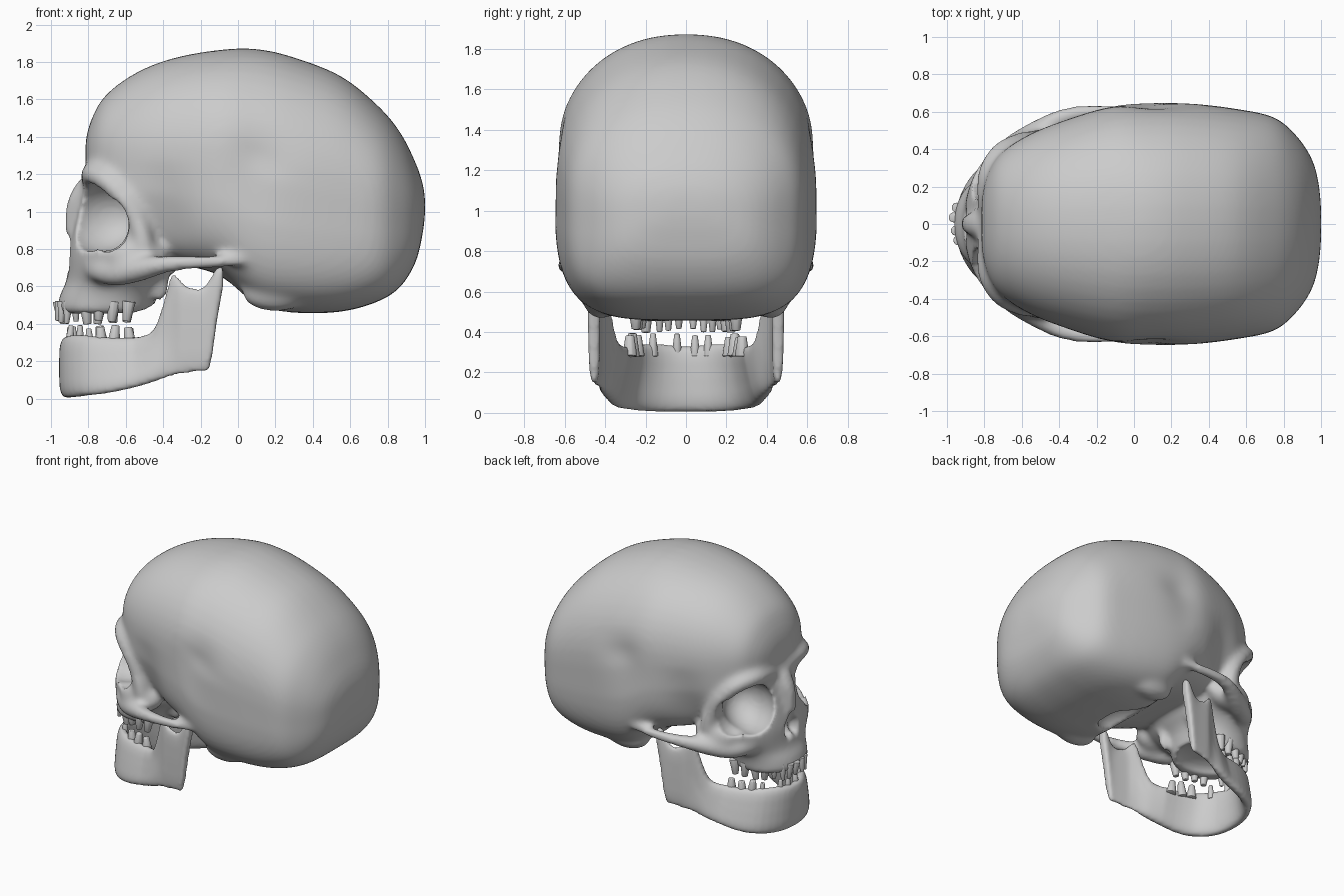
import bpy, bmesh, math, random
from mathutils import Vector, Matrix

if "Cube" in bpy.data.objects:
    bpy.data.objects.remove(bpy.data.objects["Cube"])
random.seed(4)

bone = bpy.data.materials.new("bone grey")
bone.use_nodes = True
GREY = (0.6, 0.6, 0.6, 1)
bone.diffuse_color = GREY
bone.node_tree.nodes["Principled BSDF"].inputs["Base Color"].default_value = GREY


def make_object(name, bm):
    bmesh.ops.recalc_face_normals(bm, faces=bm.faces)
    mesh = bpy.data.meshes.new(name)
    bm.to_mesh(mesh)
    bm.free()
    mesh.materials.append(bone)
    for p in mesh.polygons:
        p.use_smooth = True
    ob = bpy.data.objects.new(name, mesh)
    bpy.context.collection.objects.link(ob)
    return ob


def skin_rings(bm, rings):
    loops = [[bm.verts.new(p) for p in ring] for ring in rings]
    n = len(loops[0])
    for a, b in zip(loops, loops[1:]):
        for i in range(n):
            bm.faces.new((a[i], a[(i + 1) % n], b[(i + 1) % n], b[i]))
    bm.faces.new(loops[0])
    bm.faces.new(loops[-1])


def power(v, n):
    return math.copysign(abs(v) ** (2 / n), v)


def smooth_rows(rows, steps=4):
    """Catmull-Rom interpolation through rows of numbers."""
    rows = [Vector(r) for r in rows]
    out = []
    for i in range(len(rows) - 1):
        a, b = rows[max(i - 1, 0)], rows[i]
        c, d = rows[i + 1], rows[min(i + 2, len(rows) - 1)]
        for k in range(steps):
            t = k / steps
            out.append(0.5 * (2 * b + (c - a) * t + (2 * a - 5 * b + 4 * c - d) * t * t
                              + (3 * b - a - 3 * c + d) * t ** 3))
    return out + [rows[-1]]


def blob(bm, centre, radii, turn=0.0):
    m = Matrix.Translation(centre) @ Matrix.Rotation(turn, 4, 'Z') @ Matrix.Diagonal((*radii, 1))
    bmesh.ops.create_icosphere(bm, subdivisions=3, radius=1, matrix=m)


def strut(bm, rows):
    """Bony bar through rows of x, y, z, radius, on both sides."""
    for side in (1, -1):
        pts = smooth_rows([(x, side * y, z, r) for x, y, z, r in rows], 5)
        rings = []
        for i, p in enumerate(pts):
            d = (pts[min(i + 1, len(pts) - 1)] - pts[max(i - 1, 0)]).xyz.normalized()
            u = d.orthogonal().normalized() if i == 0 else (u - d * u.dot(d)).normalized()
            v = d.cross(u)
            rings.append([p.xyz + (u * math.cos(a) + v * math.sin(a)) * p.w
                          for a in (math.tau * k / 12 for k in range(12))])
        skin_rings(bm, rings)


def modify(ob, kind, **settings):
    mod = ob.modifiers.new(kind.title(), kind)
    for key, value in settings.items():
        setattr(mod, key, value)


skull = bmesh.new()

# Braincase: x, bottom, top, half width
case = [(-.815, 1.25, 1.38, .13), (-.785, 1.12, 1.49, .26), (-.71, .98, 1.62, .38),
        (-.55, .82, 1.74, .485), (-.35, .73, 1.82, .565), (-.1, .66, 1.865, .635),
        (.1, .5, 1.87, .65), (.3, .46, 1.825, .645), (.55, .465, 1.725, .615),
        (.75, .52, 1.565, .57), (.87, .6, 1.42, .47), (.95, .73, 1.26, .35),
        (.985, .87, 1.16, .23), (1.0, .98, 1.08, .1)]
rings = []
for x, lo, hi, w in smooth_rows(case):
    ring = []
    for k in range(48):
        a = math.tau * k / 48
        n = 2.2 if math.sin(a) > 0 else 3.9
        z = (lo + hi) / 2 + (hi - lo) / 2 * power(math.sin(a), n)
        y = w * power(math.cos(a), n)
        # hollow temples and a slight dip above the ear
        y *= 1 - .12 * math.exp(-((x + .4) / .14) ** 2 - ((z - .9) / .22) ** 2)
        y *= 1 - .05 * math.exp(-((x - .1) / .15) ** 2 - ((z - 1.28) / .12) ** 2)
        ring.append((x, y, z))
    rings.append(ring)
skin_rings(skull, rings)

# Face block: z, front, back, half width
face = [(1.28, -.79, -.3, .37), (1.2, -.82, -.3, .43), (1.08, -.84, -.3, .44),
        (.95, -.87, -.28, .44), (.8, -.905, -.28, .44), (.7, -.91, -.32, .4),
        (.62, -.92, -.4, .32), (.55, -.955, -.43, .28), (.455, -.97, -.46, .265)]
skin_rings(skull, [[((f + b) / 2 + (b - f) / 2 * power(math.cos(a), 2.2), w * power(math.sin(a), 2.2), z)
                    for a in (math.tau * k / 40 for k in range(40))]
                   for z, f, b, w in smooth_rows(face, 3)])

# Brow and outer eye rim, cheek arch, nose bone, ear bump, palate wings
strut(skull, [(-.785, .08, 1.17, .055), (-.78, .26, 1.2, .06), (-.71, .38, 1.17, .06),
              (-.6, .44, 1.06, .055), (-.53, .45, .93, .055), (-.5, .45, .8, .06)])
strut(skull, [(-.78, .28, .7, .06), (-.67, .39, .67, .07), (-.54, .475, .69, .07), (-.38, .57, .72, .05),
              (-.22, .6, .73, .04), (-.06, .595, .735, .035), (.08, .58, .74, .025)])
strut(skull, [(-.81, .015, 1.14, .055), (-.87, .015, 1.05, .045), (-.895, .012, .96, .032),
              (-.91, .012, .86, .022)])
for side in (1, -1):
    blob(skull, (.2, side * .42, .56), (.18, .09, .095))
    blob(skull, (-.54, side * .4, .76), (.17, .1, .11))
    blob(skull, (-.42, side * .16, .64), (.06, .04, .13))
skull = make_object("skull", skull)

# Cutters for eye sockets, nose opening, palate and spinal opening
holes = bmesh.new()
for side in (1, -1):
    blob(holes, (-.74, side * .285, .97), (.25, .18, .19), -side * .55)
    blob(holes, (-.69, side * .39, .93), (.1, .15, .15), -side * .4)
    blob(holes, (-.94, side * .04, .75), (.11, .045, .08))
blob(holes, (-.96, 0, .8), (.1, .055, .1))
blob(holes, (-.64, 0, .44), (.25, .19, .09))
blob(holes, (.08, 0, .52), (.2, .2, .13))
cutter = make_object("opening_cutter", holes)
cutter.hide_render = True
modify(cutter, 'REMESH', mode='VOXEL', voxel_size=.015)
modify(skull, 'REMESH', mode='VOXEL', voxel_size=.018, use_smooth_shade=True)
modify(skull, 'SMOOTH', factor=.5, iterations=14)
modify(skull, 'BOOLEAN', operation='DIFFERENCE', object=cutter)
modify(skull, 'REMESH', mode='VOXEL', voxel_size=.016, use_smooth_shade=True)
modify(skull, 'SMOOTH', factor=.5, iterations=4)
bpy.context.view_layer.update()
baked = bpy.data.meshes.new_from_object(skull.evaluated_get(bpy.context.evaluated_depsgraph_get()))
skull.modifiers.clear()
skull.data = baked
baked.materials.clear()
baked.materials.append(bone)
bpy.data.objects.remove(cutter)

# Lower jaw: x, y, bottom, top, half thickness
half = [(-.89, .15, .005, .34, .042), (-.81, .28, .015, .34, .042), (-.69, .35, .03, .33, .042),
        (-.55, .39, .06, .33, .042), (-.45, .415, .09, .37, .04), (-.39, .425, .11, .54, .03),
        (-.35, .43, .12, .67, .025), (-.28, .44, .135, .605, .025), (-.2, .45, .145, .59, .025),
        (-.15, .455, .17, .64, .028), (-.115, .455, .4, .7, .033), (-.08, .455, .6, .7, .03)]
path = [(x, -y, *rest) for x, y, *rest in reversed(half)] + [(-.915, 0, .005, .33, .042)] + half
rows = smooth_rows(path, 3)
rings = []
for i, (x, y, lo, hi, th) in enumerate(rows):
    d = rows[min(i + 1, len(rows) - 1)] - rows[max(i - 1, 0)]
    side = Vector((-d[1], d[0])).normalized()
    ring = []
    for k in range(24):
        a = math.tau * k / 24
        t = power(math.sin(a), 4)
        z = (lo + hi) / 2 + (hi - lo) / 2 * t
        s = th * power(math.cos(a), 2.5)
        lean = 1 - .22 * min(z / .33, 1) * min(max((-.3 - x) / .25, 0), 1)
        ring.append((x + side.x * s, (y + side.y * s) * lean, z))
    rings.append(ring)
jaw = bmesh.new()
skin_rings(jaw, rings)
jaw = make_object("lower_jaw", jaw)
modify(jaw, 'REMESH', mode='VOXEL', voxel_size=.014, use_smooth_shade=True)
modify(jaw, 'SMOOTH', factor=.5, iterations=4)


# Teeth: tapered pegs on an arch, with a few missing
def teeth(name, count, rx, ry, root, tip, missing):
    bm = bmesh.new()
    for i in range(count):
        if i in missing:
            continue
        a = math.radians(-82 + 164 * i / (count - 1))
        back = abs(a) > .8
        length = abs(tip - root) * random.uniform(.8, 1)
        z = root + math.copysign(length, tip - root) / 2
        m = Matrix.Translation((-.53 - rx * math.cos(a), ry * power(math.sin(a), 2.4), z))
        m = m @ Matrix.Rotation(math.pi if tip < root else 0, 4, 'X')
        m = m @ Matrix.Rotation(random.uniform(-.15, .15), 4, 'Y')
        bmesh.ops.create_cone(bm, cap_ends=True, segments=10, depth=length, matrix=m,
                              radius1=.038 if back else .028, radius2=.022 if back else .014)
    ob = make_object(name, bm)
    modify(ob, 'BEVEL', width=.008, segments=2)


teeth("upper_teeth", 16, .43, .25, .52, .395, (4,))
teeth("lower_teeth", 14, .37, .28, .28, .395, (3, 5, 9))
